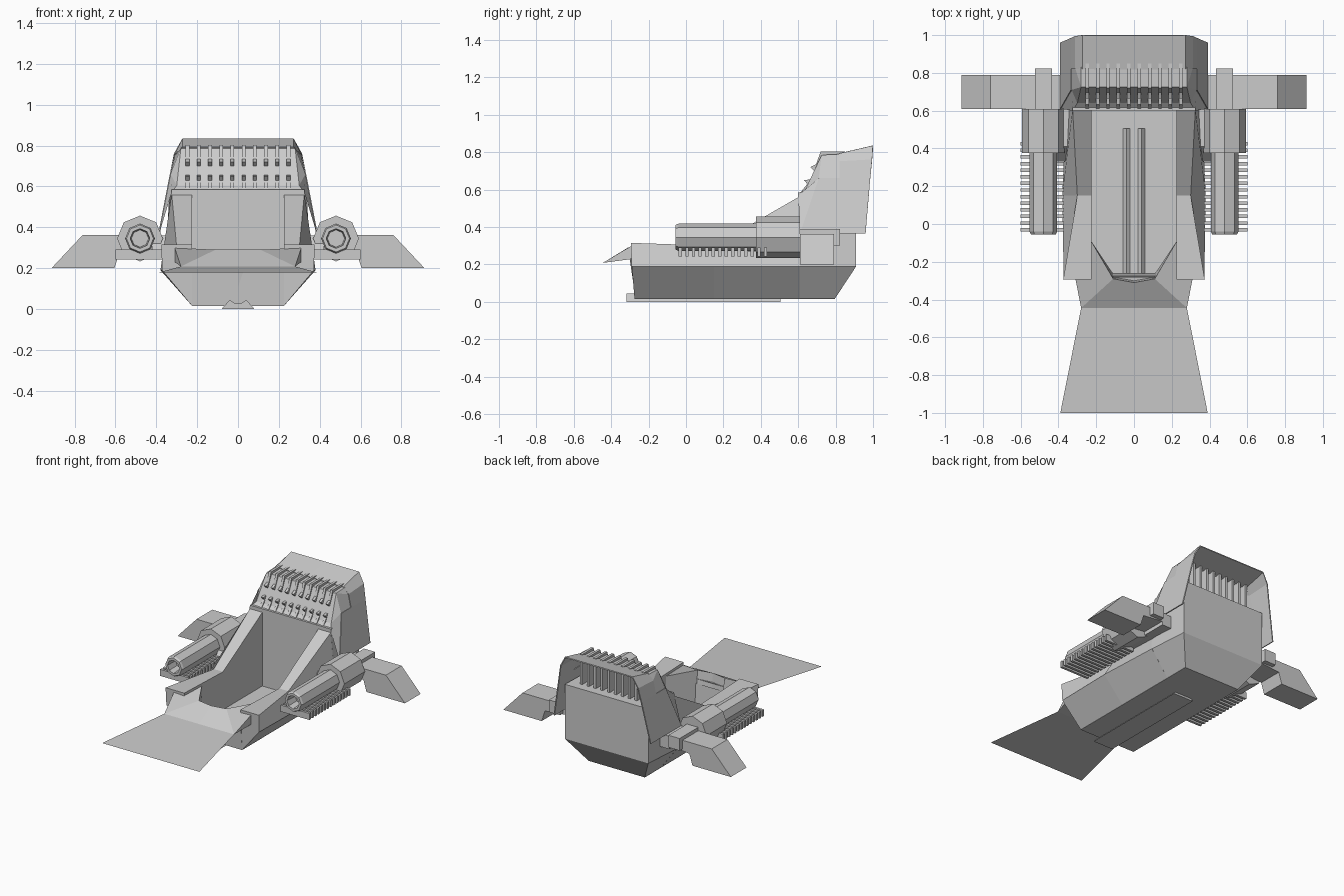
import bpy, bmesh, math

cube = bpy.data.objects.get("Cube")
if cube:
    bpy.data.objects.remove(cube, do_unlink=True)

grey = bpy.data.materials.new("hull_grey")
grey.use_nodes = True
grey.diffuse_color = (0.6, 0.6, 0.6, 1)
grey.node_tree.nodes["Principled BSDF"].inputs["Base Color"].default_value = (0.6, 0.6, 0.6, 1)


def build(name, verts, faces, mirror=False, thick=0):
    bm = bmesh.new()
    vs = [bm.verts.new(v) for v in verts]
    for f in faces:
        bm.faces.new([vs[i] for i in f])
    bmesh.ops.recalc_face_normals(bm, faces=bm.faces)
    me = bpy.data.meshes.new(name)
    bm.to_mesh(me)
    bm.free()
    me.materials.append(grey)
    ob = bpy.data.objects.new(name, me)
    bpy.context.collection.objects.link(ob)
    if mirror:
        ob.modifiers.new("mirror", "MIRROR")
    if thick:
        mod = ob.modifiers.new("thickness", "SOLIDIFY")
        mod.thickness = thick
        mod.offset = 0
    return ob


def loft(name, rings, mirror=False, closed=True):
    """Skin a list of equal rings and cap both ends."""
    n = len(rings[0])
    verts = [p for r in rings for p in r]
    faces = []
    for k in range(len(rings) - 1):
        for i in range(n if closed else n - 1):
            j = (i + 1) % n
            faces.append((k * n + i, k * n + j, (k + 1) * n + j, (k + 1) * n + i))
    faces.append(tuple(range(n)))
    faces.append(tuple(range(len(verts) - n, len(verts))))
    return build(name, verts, faces, mirror)


def prism(name, pts, axis, a, b, mirror=False):
    """Extrude a profile: (y, z) along x, or (x, z) along y."""
    put = (lambda p, t: (t, p[0], p[1])) if axis == "x" else (lambda p, t: (p[0], t, p[1]))
    return loft(name, [[put(p, t) for p in pts] for t in (a, b)], mirror)


def box(name, x, y, z, mirror=False):
    pts = [(x[0], z[0]), (x[1], z[0]), (x[1], z[1]), (x[0], z[1])]
    return prism(name, pts, "y", y[0], y[1], mirror)


def octagon(cx, cz, r, y):
    return [(cx + r * math.cos(i * math.pi / 4), y, cz + r * math.sin(i * math.pi / 4))
            for i in range(8)]


# Cockpit floor with front wall, and the keel beneath
prism("floor_and_front_wall",
      [(-.275, .015), (.79, .015), (.79, .025), (-.262, .025), (-.275, .2), (-.29, .19)],
      "x", -.226, .226)
prism("keel", [(-.08, 0), (.08, 0), (.04, .045), (.02, .03), (-.02, .03), (-.04, .045)],
      "y", -.318, .505)

# Side walls: low flat rail in front, rising towards the back
loft("side_wall", [
    [(.225, -.275, .015), (.372, -.29, .19), (.375, -.295, .315), (.225, -.295, .315)],
    [(.225, .15, .015), (.38, .15, .19), (.30, .15, .3), (.225, .15, .3)],
    [(.225, .61, .015), (.358, .61, .19), (.325, .61, .565), (.225, .61, .565)],
], mirror=True)

# Rear body: upright back with a chamfer below
loft("rear_body", [
    [(0, .6, .015), (.225, .6, .015), (.225, .795, .015), (0, .795, .015)],
    [(0, .6, .19), (.358, .6, .19), (.335, .91, .19), (0, .91, .19)],
    [(0, .6, .585), (.325, .6, .585), (.335, .91, .585), (0, .91, .585)],
], mirror=True, closed=False)

# Nose: sloped rim, lip underside and inner wall
build("nose", [
    (.23, -.085, .29), (.11, -.29, .29), (0, -.31, .29), (.28, -.445, .208), (0, -.445, .208),
    (.31, -.29, .3), (.31, -.28, .23), (0, -.28, .23),
    (.23, -.085, .02), (.11, -.265, .02), (0, -.27, .02),
], [(2, 1, 3, 4), (1, 0, 5, 3), (3, 5, 6), (4, 3, 6, 7), (0, 1, 9, 8), (1, 2, 10, 9)],
    mirror=True)

# Flat ramp sheet in front
build("ramp_sheet", [(-.28, -.445, .208), (.28, -.445, .208), (.39, -1, .178), (-.39, -1, .178)],
      [(0, 1, 2, 3)])

# Hood: arched shell, open at the back
build("hood", [
    (.387, .61, .365), (.387, .96, .365), (.33, .985, .66), (.33, .82, .66), (.33, .71, .66),
    (.31, .995, .76), (.31, .82, .75), (.27, 1, .832), (.27, .82, .79),
    (0, 1, .832), (0, .82, .79),
], [(0, 1, 2, 3, 4), (3, 2, 5, 6), (6, 5, 7, 8), (8, 7, 9, 10)], mirror=True, thick=.008)

# Sloped grille plate with lip, flat top and cheeks reaching the hood
build("grille_plate", [
    (0, .6, .57), (.325, .6, .57), (.30, .64, .605), (0, .64, .605),
    (.28, .725, .785), (0, .725, .785), (.28, .83, .79), (0, .83, .79),
    (.33, .71, .66), (.33, .82, .66), (.31, .82, .75), (.387, .61, .365),
], [(0, 1, 2, 3), (3, 2, 4, 5), (5, 4, 6, 7), (2, 8, 4), (8, 9, 10, 4), (4, 10, 6),
    (1, 11, 8, 2)], mirror=True)

# Saw-toothed grille bars
bar = [(.85, .585), (.85, .803), (.72, .803), (.695, .735), (.665, .72), (.685, .7),
       (.665, .655), (.632, .65), (.648, .63), (.612, .585)]
for i in range(10):
    x = -.2475 + i * .055
    prism("grille_bar", bar, "x", x - .009, x + .009)

# Engines: hollow octagonal barrel and thicker collar
EX, EZ = .48, .345
loft("engine_barrel", [octagon(EX, EZ, r, y) for r, y in
                       [(.073, .39), (.073, -.04), (.066, -.055), (.048, -.055), (.042, .03)]],
     mirror=True)
loft("engine_collar", [octagon(EX, EZ, .112, y) for y in (.375, .61)], mirror=True)
box("engine_rear_block", (.435, .525), (.6, .823), (.3, .388), mirror=True)
prism("engine_mount", [(.33, .27), (.41, .36), (.79, .36), (.79, .27)], "x", .3, .42, mirror=True)

# Cooling fins under the barrels
for i in range(14):
    y = -.03 + i * .035
    box("cooling_fin", (.37, .6), (y - .009, y + .009), (.243, .29), mirror=True)

# Wings with sloped outer ends
prism("wing", [(.38, .3), (.38, .363), (.76, .363), (.913, .2), (.605, .2), (.58, .28)],
      "y", .61, .79, mirror=True)
